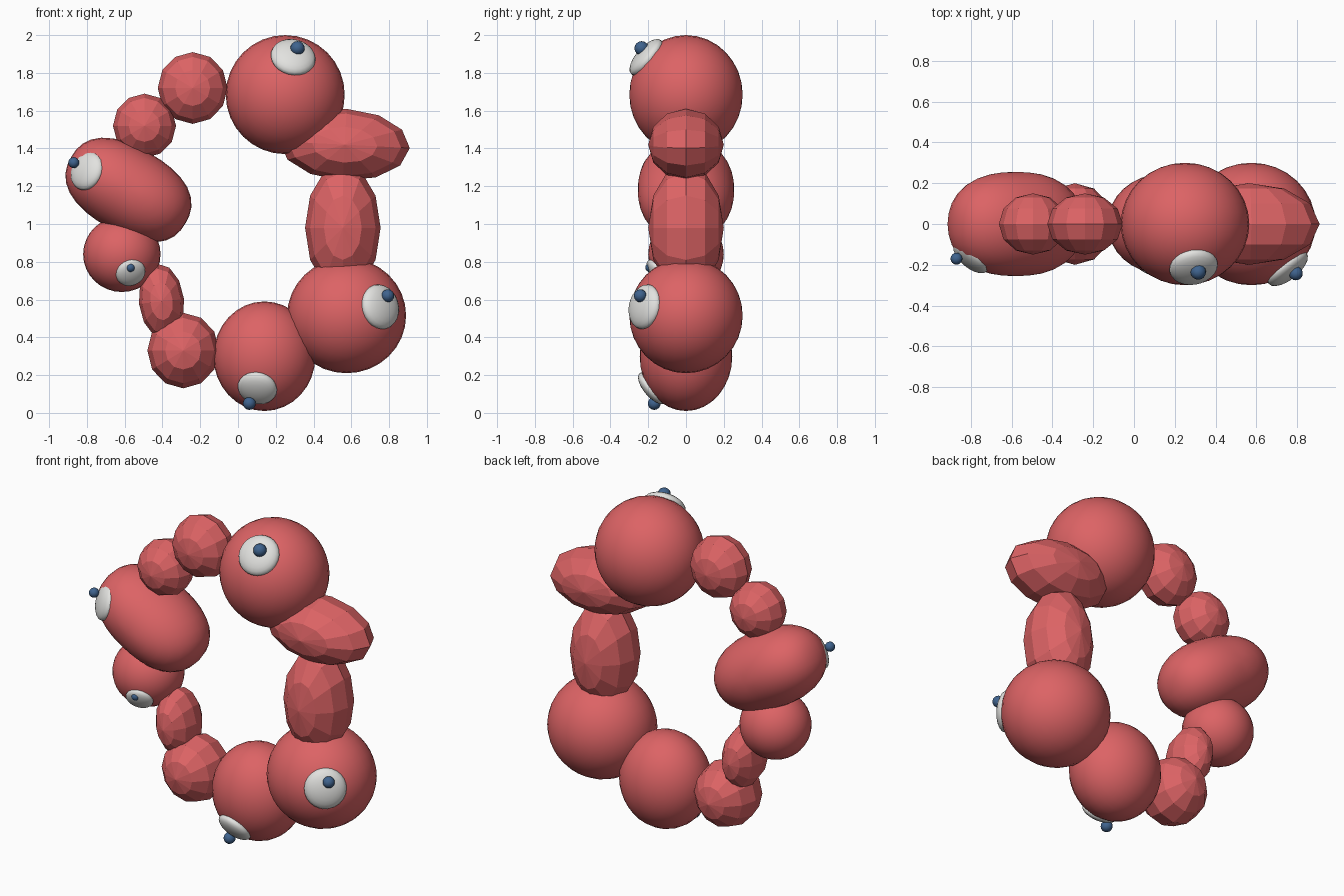
import bpy, bmesh
from math import radians
from mathutils import Matrix, Vector

cube = bpy.data.objects.get("Cube")
if cube:
    bpy.data.objects.remove(cube, do_unlink=True)


def material(name, rgb):
    m = bpy.data.materials.new(name)
    m.use_nodes = True
    m.diffuse_color = (*rgb, 1)
    m.node_tree.nodes["Principled BSDF"].inputs["Base Color"].default_value = (*rgb, 1)
    return m


RED = material("coral red", (0.72, 0.125, 0.13))
WHITE = material("eye white", (0.76, 0.76, 0.74))
BLUE = material("pupil blue", (0.05, 0.125, 0.27))


def ball(name, centre, radii, mat, turn=None, segments=32, rings=16, smooth=True, power=2):
    """Ellipsoid with its poles front and back; power above 2 makes it more capsule-like."""
    bm = bmesh.new()
    bmesh.ops.create_uvsphere(bm, u_segments=segments, v_segments=rings, radius=1,
                              matrix=Matrix.Rotation(radians(90), 4, "X"))
    for v in bm.verts:
        if power != 2:
            around = (v.co.y ** 2 + v.co.z ** 2) ** 0.5
            v.co /= (abs(v.co.x) ** power + around ** power) ** (1 / power)
        v.co = Vector([c * r for c, r in zip(v.co, radii)])
    if turn:
        bmesh.ops.transform(bm, matrix=turn, verts=bm.verts)
    for f in bm.faces:
        f.smooth = smooth
    mesh = bpy.data.meshes.new(name)
    bm.to_mesh(mesh)
    bm.free()
    mesh.materials.append(mat)
    obj = bpy.data.objects.new(name, mesh)
    obj.location = centre
    bpy.context.collection.objects.link(obj)
    return obj


def tilt(degrees):
    return Matrix.Rotation(radians(degrees), 4, "Y")


# Smooth bodies that carry the eyes
ball("top_body", (0.25, 0, 1.685), (0.315, 0.30, 0.315), RED)
ball("left_body", (0.575, 0, 0.515), (0.315, 0.30, 0.305), RED)
ball("bottom_body", (0.14, 0, 0.30), (0.27, 0.245, 0.29), RED)
ball("right_body", (-0.58, 0, 1.18), (0.35, 0.255, 0.225), RED, tilt(30), power=2.4)
ball("small_body", (-0.615, 0, 0.84), (0.205, 0.20, 0.20), RED)

# Faceted links that close the ring: x, z, radii, tilt
LINKS = {
    "upper_left_link": (0.565, 1.42, (0.345, 0.20, 0.19), 3),
    "middle_left_link": (0.555, 0.98, (0.20, 0.20, 0.34), 0),
    "top_right_link": (-0.24, 1.72, (0.185, 0.15, 0.19), 0),
    "upper_right_link": (-0.495, 1.52, (0.167, 0.15, 0.17), 0),
    "lower_right_link": (-0.405, 0.59, (0.12, 0.16, 0.20), -6),
    "bottom_right_link": (-0.29, 0.33, (0.19, 0.20, 0.20), 0),
}
for name, (x, z, radii, angle) in LINKS.items():
    ball(name, (x, 0, z), radii, RED, tilt(angle), segments=12, rings=6, smooth=False)


def eye(name, surface, normal, width, pupil, pupil_size):
    """Flattened white dome sunk into a body, with a round pupil on top."""
    n = Vector(normal).normalized()
    turn = Vector((0, -1, 0)).rotation_difference(n).to_matrix().to_4x4()
    ball(name + "_eye_white", Vector(surface) - n * width * 0.16,
         (width, width * 0.42, width), WHITE, turn, segments=24, rings=12)
    ball(name + "_pupil", pupil, [pupil_size] * 3, BLUE, segments=16, rings=8)


# Eyes: surface point, facing direction, radius, pupil centre, pupil radius
eye("top", (0.295, -0.225, 1.895), (0.05, -0.23, 0.20), 0.12, (0.315, -0.235, 1.93), 0.038)
eye("left", (0.765, -0.233, 0.565), (0.19, -0.235, 0.055), 0.12, (0.793, -0.242, 0.62), 0.034)
eye("bottom", (0.10, -0.19, 0.12), (-0.04, -0.20, -0.17), 0.105, (0.06, -0.168, 0.05), 0.034)
eye("right", (-0.81, -0.175, 1.285), (-0.62, -0.72, 0.28), 0.105, (-0.87, -0.17, 1.325), 0.029)
eye("small", (-0.565, -0.165, 0.735), (0.05, -0.165, -0.11), 0.08, (-0.57, -0.19, 0.77), 0.025)
